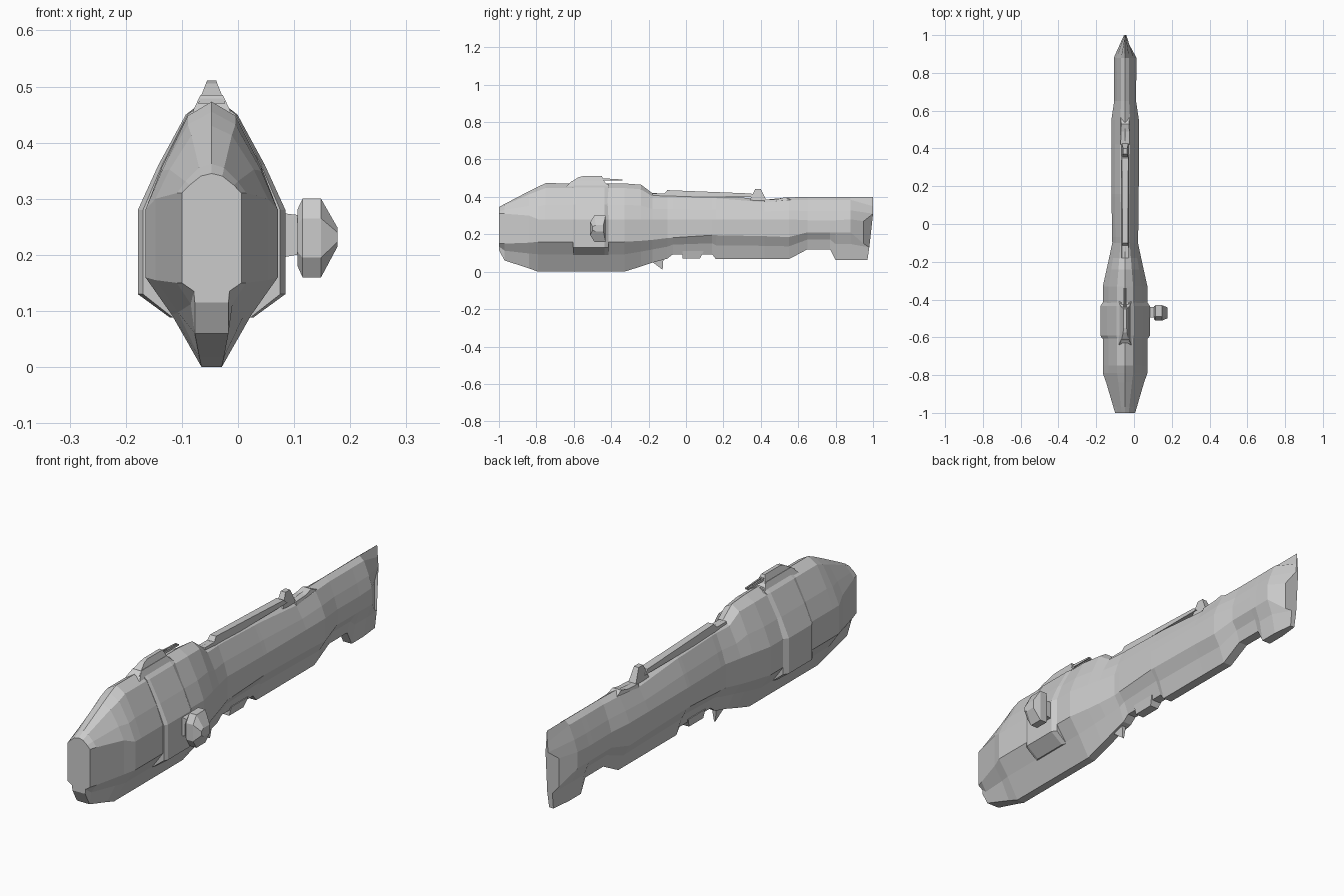
import bpy, bmesh

CX = -0.047  # centre line of the hull


def loft(name, rings):
    """Skin closed rings of 3D points and cap both ends."""
    bm = bmesh.new()
    loops = [[bm.verts.new(p) for p in r] for r in rings]
    n = len(loops[0])
    for a, b in zip(loops, loops[1:]):
        for i in range(n):
            j = (i + 1) % n
            bm.faces.new((a[i], a[j], b[j], b[i]))
    bm.faces.new(loops[0])
    bm.faces.new(loops[-1][::-1])
    bmesh.ops.remove_doubles(bm, verts=bm.verts, dist=0.0005)
    bmesh.ops.recalc_face_normals(bm, faces=bm.faces)
    me = bpy.data.meshes.new(name)
    bm.to_mesh(me)
    bm.free()
    ob = bpy.data.objects.new(name, me)
    bpy.context.collection.objects.link(ob)
    return ob


def mirrored(half):
    """Close a half ring of (half width, y, z), listed top to bottom."""
    right = [(CX + w, y, z) for w, y, z in half]
    left = [(CX - w, y, z) for w, y, z in reversed(half) if w > 0]
    return right + left


def section(y, w, top, up, low, bottom, bw):
    return mirrored([
        (0, y, top),
        (0.36 * w, y, top - 0.13 * (top - up)),
        (0.75 * w, y, top - 0.6 * (top - up)),
        (w, y, up), (w, y, low),
        (max(0.6 * w, bw), y, low - 0.42 * (low - bottom)),
        (bw, y, bottom)])


def side_profile(name, pts, w_top, w_base, x=CX):
    """Extrude a (y, z) outline across x, tapering from base to top."""
    lo, hi = min(z for _, z in pts), max(z for _, z in pts)
    def half(z):
        return w_base + (w_top - w_base) * (z - lo) / (hi - lo)
    return loft(name, [[(x + s * half(z), y, z) for y, z in pts] for s in (-1, 1)])


# Main hull: y, half width, top, upper side, lower side, bottom, bottom half width
stations = [
    (-1.0, 0.053, 0.345, 0.31, 0.15, 0.115, 0.03),
    (-0.97, 0.062, 0.362, 0.31, 0.15, 0.06, 0.03),
    (-0.84, 0.100, 0.43, 0.30, 0.155, 0.018, 0.022),
    (-0.79, 0.118, 0.455, 0.28, 0.16, 0.0, 0.018),
    (-0.75, 0.118, 0.473, 0.28, 0.16, 0.0, 0.018),
    (-0.33, 0.118, 0.472, 0.28, 0.16, 0.0, 0.018),
    (-0.24, 0.098, 0.465, 0.28, 0.165, 0.028, 0.018),
    (-0.18, 0.085, 0.42, 0.28, 0.17, 0.048, 0.018),
    (-0.10, 0.068, 0.418, 0.28, 0.18, 0.07, 0.02),
    (-0.07, 0.069, 0.418, 0.28, 0.182, 0.093, 0.02),
    (0.14, 0.072, 0.41, 0.28, 0.195, 0.093, 0.02),
    (0.16, 0.072, 0.41, 0.28, 0.195, 0.067, 0.02),
    (0.42, 0.073, 0.385, 0.28, 0.19, 0.067, 0.02),
    (0.55, 0.073, 0.397, 0.28, 0.185, 0.067, 0.02),
    (0.65, 0.058, 0.40, 0.275, 0.21, 0.12, 0.02),
    (0.77, 0.059, 0.40, 0.275, 0.21, 0.12, 0.02),
    (0.80, 0.059, 0.40, 0.275, 0.21, 0.062, 0.02),
    (0.88, 0.060, 0.40, 0.28, 0.21, 0.062, 0.02),
]
# Notched stern
stern = mirrored([(0, 1.0, 0.40), (0.003, 1.0, 0.35), (0.006, 1.0, 0.31),
                  (0.022, 0.95, 0.27), (0.022, 0.95, 0.15),
                  (0.012, 0.98, 0.13), (0.01, 0.97, 0.062)])
loft("hull", [section(*s) for s in stations] + [stern])

# Armour band around the fore hull
band = [(0.02, 0.47), (0.046, 0.45), (0.095, 0.36), (0.1315, 0.28), (0.1315, 0.13), (0.074, 0.088)]
loft("armour_band", [mirrored([(w * k, y, z) for w, z in band])
                     for y, k in ((-0.605, 0.93), (-0.59, 1), (-0.435, 1), (-0.415, 0.9))])

# Upper turret with its pedestal and twin barrels
side_profile("turret_base", [(-0.64, 0.455), (-0.61, 0.485), (-0.44, 0.485), (-0.41, 0.455)], 0.02, 0.034)
side_profile("turret_top", [(-0.63, 0.47), (-0.575, 0.505), (-0.55, 0.511), (-0.45, 0.511), (-0.43, 0.47)],
             0.008, 0.024)
for s in (-1, 1):
    side_profile("barrel", [(-0.46, 0.487), (-0.46, 0.5), (-0.34, 0.493), (-0.34, 0.487)],
                 0.003, 0.003, CX + s * 0.005)

# Dorsal spine, fin and step
side_profile("dorsal_spine", [(-0.18, 0.40), (-0.18, 0.418), (-0.115, 0.418), (-0.10, 0.436),
                              (0.35, 0.418), (0.37, 0.40)], 0.014, 0.02)
side_profile("dorsal_fin", [(0.34, 0.38), (0.37, 0.442), (0.40, 0.442), (0.43, 0.38)], 0.011, 0.018)
side_profile("dorsal_step", [(0.42, 0.36), (0.42, 0.385), (0.49, 0.388), (0.53, 0.398), (0.62, 0.36)], 0.02, 0.03)

# Belly blister and spike
side_profile("belly_blister", [(-0.02, 0.11), (-0.02, 0.07), (0.075, 0.07), (0.095, 0.11)], 0.03, 0.02)
side_profile("belly_spike", [(-0.19, 0.06), (-0.125, 0.01), (-0.12, 0.08)], 0.012, 0.003)

# Side pod on a short strut: x, scale about the pod centre
loft("pod_strut", [[(x, y, z) for y, z in ((-0.495, a), (-0.44, a), (-0.44, b), (-0.495, b))]
                   for x, a, b in ((0.05, 0.19, 0.278), (0.115, 0.202, 0.27))])
outline = [(-0.49, 0.16), (-0.43, 0.16), (-0.43, 0.30), (-0.49, 0.30), (-0.512, 0.265), (-0.512, 0.195)]
loft("side_pod", [[(x, -0.468 + (y + 0.468) * ky, 0.232 + (z - 0.232) * kz) for y, z in outline]
                  for x, ky, kz in ((0.106, 0.85, 0.72), (0.115, 1, 1), (0.148, 1, 1), (0.177, 0.7, 0.25))])
